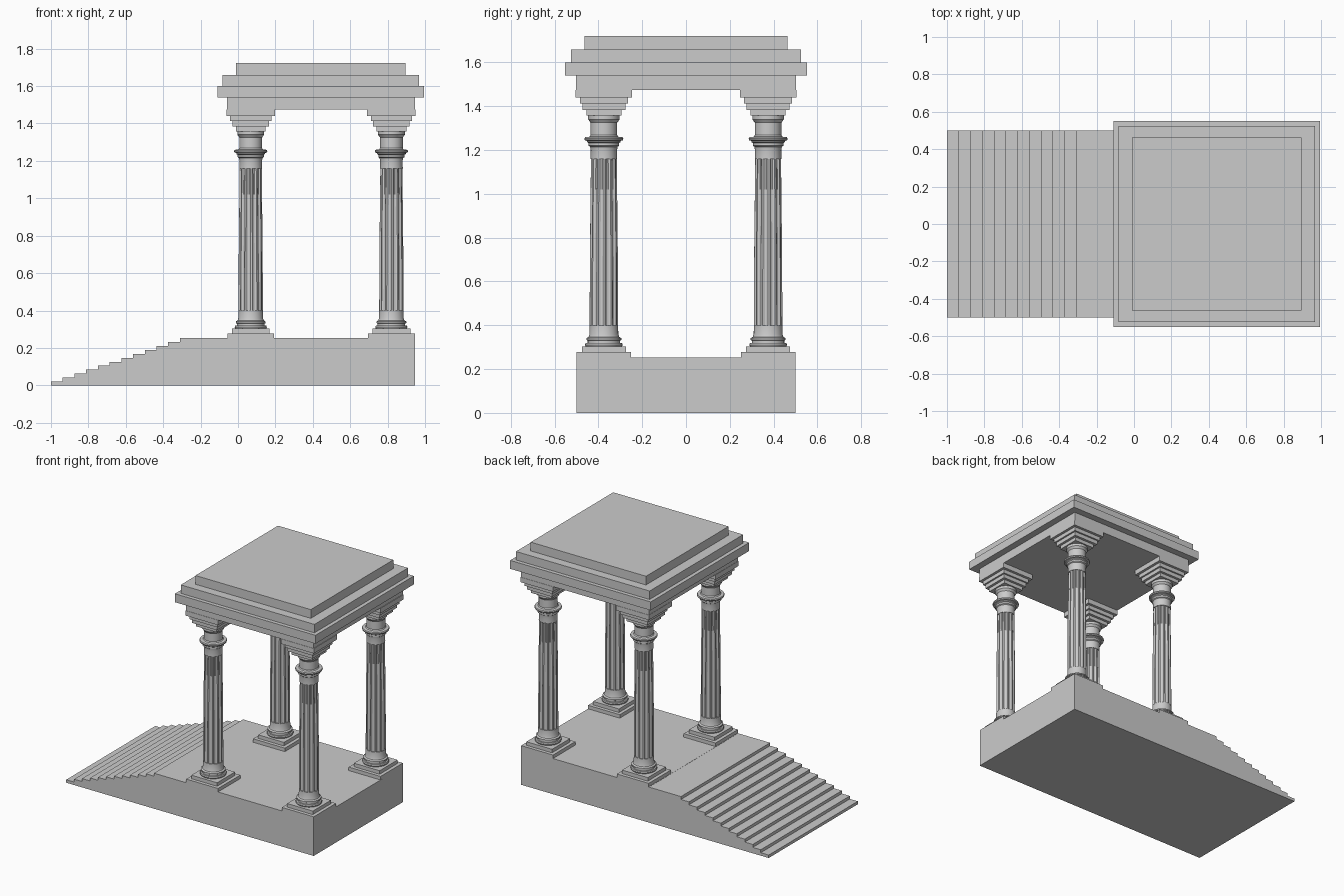
import bpy, bmesh, math

if "Cube" in bpy.data.objects:
    bpy.data.objects.remove(bpy.data.objects["Cube"])


def box(name, x0, x1, y0, y1, z0, z1):
    bpy.ops.mesh.primitive_cube_add(size=1, location=((x0 + x1) / 2, (y0 + y1) / 2, (z0 + z1) / 2))
    o = bpy.context.object
    o.name = name
    o.scale = (x1 - x0, y1 - y0, z1 - z0)
    bpy.ops.object.transform_apply(location=False, rotation=False, scale=True)
    return o


def loft(name, rings, sides, flute=0.0):
    """Stack of (radius, z) rings; flute pulls in the middle two of every four points."""
    bm = bmesh.new()
    loops = []
    for r, z in rings:
        loop = []
        for i in range(sides):
            a = 2 * math.pi * i / sides
            k = r - flute if i % 4 in (2, 3) else r
            loop.append(bm.verts.new((k * math.cos(a), k * math.sin(a), z)))
        loops.append(loop)
    for a, b in zip(loops, loops[1:]):
        for i in range(sides):
            j = (i + 1) % sides
            bm.faces.new((a[i], a[j], b[j], b[i]))
    bm.faces.new(loops[0][::-1])
    bm.faces.new(loops[-1])
    me = bpy.data.meshes.new(name)
    bm.to_mesh(me)
    bm.free()
    o = bpy.data.objects.new(name, me)
    bpy.context.collection.objects.link(o)
    bpy.context.view_layer.objects.active = o
    bpy.ops.object.select_all(action='DESELECT')
    o.select_set(True)
    bpy.ops.object.shade_smooth_by_angle(angle=math.radians(30))
    return o


# Podium
box("podium", -0.06, 0.945, -0.5, 0.5, 0, 0.253)

# Stair of stacked slabs running back to the podium
n = 12
for i in range(n):
    h = 0.252 / n
    box(f"step_{i + 1}", -1 + 0.0627 * i, -0.06, -0.5, 0.5, i * h, (i + 1) * h)

# Stepped roof: half width, bottom, top
for name, w, z0, z1 in (("architrave", 0.502, 1.475, 1.54), ("cornice", 0.552, 1.54, 1.60),
                        ("upper_cornice", 0.525, 1.60, 1.66), ("roof_slab", 0.453, 1.66, 1.722)):
    wy = w + (0.01 if name == "roof_slab" else 0)
    box(name, 0.443 - w, 0.443 + w, -wy, wy, z0, z1)

# One column: square footing and capital slabs, turned mouldings, fluted shaft
parts = []
for name, w, z0, z1 in (("plinth", 0.125, 0.253, 0.278), ("upper_plinth", 0.101, 0.278, 0.303),
                        ("capital_slab_1", 0.080, 1.358, 1.384), ("capital_slab_2", 0.098, 1.384, 1.412),
                        ("capital_slab_3", 0.110, 1.412, 1.440), ("capital_slab_4", 0.129, 1.440, 1.475)):
    parts.append(box(name, -w, w, -w, w, z0, z1))
parts.append(loft("column_base", [
    (0.083, 0.303), (0.086, 0.311), (0.083, 0.319), (0.074, 0.320), (0.074, 0.330),
    (0.080, 0.333), (0.080, 0.341), (0.070, 0.347), (0.066, 0.358), (0.065, 0.40)], 32))
parts.append(loft("shaft", [(0.065, 0.40), (0.064, 0.70), (0.059, 1.16)], 48, 0.007))
parts.append(loft("column_neck", [
    (0.061, 1.16), (0.060, 1.20), (0.063, 1.215), (0.070, 1.22), (0.070, 1.232), (0.077, 1.237),
    (0.077, 1.242), (0.087, 1.245), (0.089, 1.252), (0.086, 1.259), (0.066, 1.261), (0.061, 1.268),
    (0.061, 1.325), (0.068, 1.335), (0.072, 1.340), (0.072, 1.358)], 32))

# Repeat the column at the four corners
for k, (x, y) in enumerate([(0.068, -0.375), (0.068, 0.375), (0.82, -0.375), (0.82, 0.375)]):
    for p in parts:
        o = p if k == 0 else p.copy()
        if k:
            bpy.context.collection.objects.link(o)
            o.name = p.name + f"_{k + 1}"
        o.location.x, o.location.y = x, y
